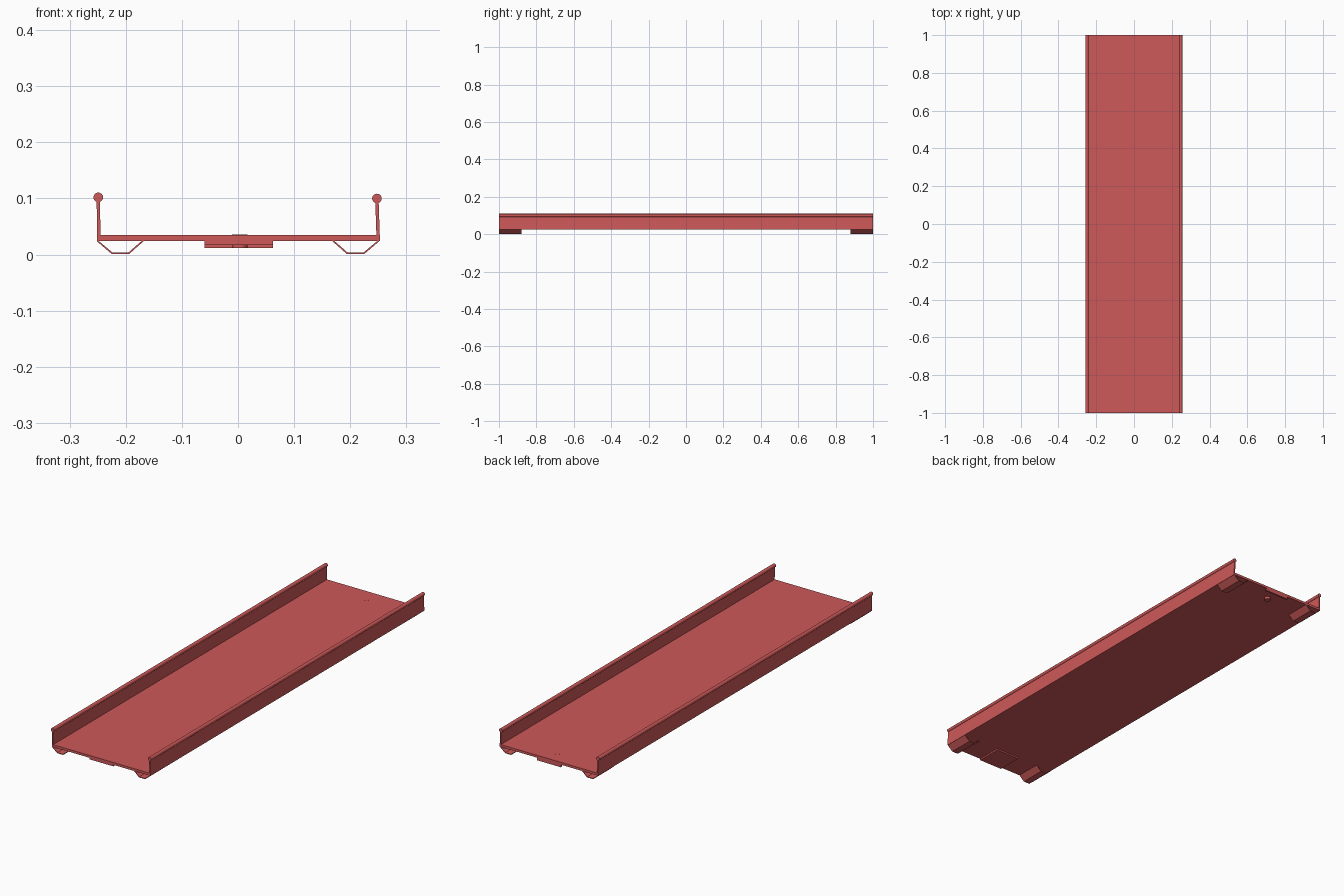
import bpy
import bmesh
from math import cos, sin, tau

cube = bpy.data.objects.get("Cube")
if cube:
    bpy.data.objects.remove(cube, do_unlink=True)

red = bpy.data.materials.new("muted red")
red.use_nodes = True
COLOUR = (0.62, 0.1, 0.1, 1)
red.diffuse_color = COLOUR
red.node_tree.nodes["Principled BSDF"].inputs["Base Color"].default_value = COLOUR


def extrude_profile(name, points, y0, y1, smooth=False):
    """Sweep a closed x-z outline along y."""
    bm = bmesh.new()
    face = bm.faces.new([bm.verts.new((x, y0, z)) for x, z in points])
    swept = bmesh.ops.extrude_face_region(bm, geom=[face])["geom"]
    verts = [v for v in swept if isinstance(v, bmesh.types.BMVert)]
    bmesh.ops.translate(bm, verts=verts, vec=(0, y1 - y0, 0))
    bmesh.ops.recalc_face_normals(bm, faces=bm.faces)
    mesh = bpy.data.meshes.new(name)
    bm.to_mesh(mesh)
    bm.free()
    obj = bpy.data.objects.new(name, mesh)
    bpy.context.collection.objects.link(obj)
    mesh.materials.append(red)
    if smooth:
        bpy.ops.object.select_all(action="DESELECT")
        obj.select_set(True)
        bpy.context.view_layer.objects.active = obj
        bpy.ops.object.shade_smooth_by_angle()
    return obj


def box(name, x0, x1, y0, y1, z0, z1):
    return extrude_profile(name, [(x0, z0), (x1, z0), (x1, z1), (x0, z1)], y0, y1)


def circle(x, z, radius, sides=20):
    return [(x + radius * cos(tau * i / sides), z + radius * sin(tau * i / sides))
            for i in range(sides)]


# Flat deck
FLOOR, DECK = 0.024, 0.035
box("deck", -0.25, 0.252, -1, 1, FLOOR, DECK)

# Thin side walls with round top rails: side, bottom centre, top centre, rail height
for side, bottom, top, height in (("right", -0.248, -0.249, 0.102),
                                  ("left", 0.25, 0.2475, 0.1)):
    t = 0.003
    extrude_profile(side + "_wall", [(bottom - t, FLOOR), (bottom + t, FLOOR),
                                     (top + t, height), (top - t, height)], -1, 1)
    extrude_profile(side + "_rail", circle(top, height, 0.0085), -1, 1, True)

# Bent strip feet, open at the ends, at the four corners
for side, sign in (("right", -1), ("left", 1)):
    outer = [(0.252, FLOOR), (0.225, 0.001), (0.194, 0.001), (0.168, FLOOR)]
    inner = [(0.172, FLOOR), (0.195, 0.004), (0.224, 0.004), (0.248, FLOOR)]
    outline = [(sign * x, z) for x, z in outer + inner]
    for end, y0 in (("front", -1), ("back", 0.88)):
        extrude_profile(f"{end}_{side}_foot", outline, y0, y0 + 0.12)

# Joining pieces under the two ends
box("front_joint_plate", -0.06, 0.062, -1, -0.88, 0.017, FLOOR)
box("back_joint_lip", -0.06, 0.062, 0.992, 1, 0.012, FLOOR)

# Locking pin through the deck at the back
bpy.ops.mesh.primitive_cylinder_add(vertices=16, radius=0.014, depth=0.0235,
                                    location=(0.003, 0.935, 0.02375))
pin = bpy.context.object
pin.name = "locking_pin"
pin.data.materials.append(red)
bpy.ops.object.shade_smooth_by_angle()
